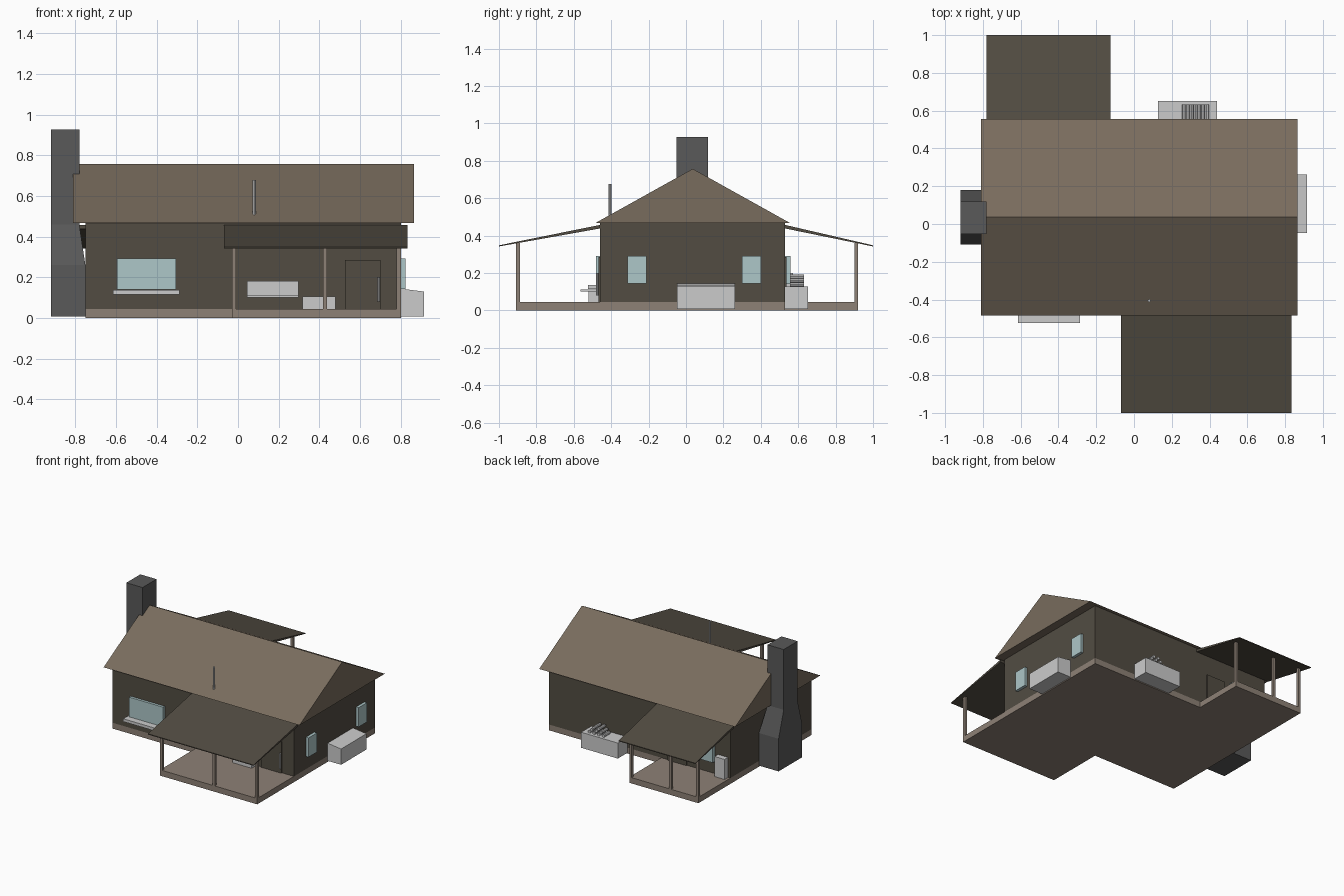
import bpy, bmesh, math

if "Cube" in bpy.data.objects:
    bpy.data.objects.remove(bpy.data.objects["Cube"])


def mat(name, rgb):
    m = bpy.data.materials.new(name)
    m.diffuse_color = (*rgb, 1)
    m.use_nodes = True
    m.node_tree.nodes["Principled BSDF"].inputs["Base Color"].default_value = m.diffuse_color
    return m


ROOF = mat("roof_brown", (0.19, 0.15, 0.11))
WALL = mat("wall_dark", (0.085, 0.073, 0.055))
DECK = mat("deck_brown", (0.27, 0.22, 0.18))
GLASS = mat("glass", (0.42, 0.57, 0.58))
STONE = mat("chimney_stone", (0.10, 0.10, 0.10))


def finish(bm, name, m):
    bmesh.ops.recalc_face_normals(bm, faces=bm.faces)
    me = bpy.data.meshes.new(name)
    bm.to_mesh(me)
    bm.free()
    ob = bpy.data.objects.new(name, me)
    bpy.context.collection.objects.link(ob)
    if m:
        me.materials.append(m)
    return ob


def loft(name, rings, m=None):
    """Join equal-length rings of points into a capped solid."""
    bm = bmesh.new()
    vs = [[bm.verts.new(p) for p in r] for r in rings]
    n = len(vs[0])
    for a, b in zip(vs, vs[1:]):
        for i in range(n):
            j = (i + 1) % n
            bm.faces.new((a[i], a[j], b[j], b[i]))
    bm.faces.new(vs[0])
    bm.faces.new(vs[-1])
    return finish(bm, name, m)


def rect(x0, x1, y0, y1, z):
    return [(x0, y0, z), (x1, y0, z), (x1, y1, z), (x0, y1, z)]


def box(name, x0, x1, y0, y1, z0, z1, m=None):
    return loft(name, [rect(x0, x1, y0, y1, z0), rect(x0, x1, y0, y1, z1)], m)


def extrude_x(name, yz, x0, x1, m=None):
    return loft(name, [[(x, y, z) for y, z in yz] for x in (x0, x1)], m)


def rod(name, x, y, z, r, length, along_y=False, m=None):
    bpy.ops.mesh.primitive_cylinder_add(
        vertices=8, radius=r, depth=length, location=(x, y, z),
        rotation=(math.pi / 2 if along_y else 0, 0, 0))
    ob = bpy.context.object
    ob.name = name
    if m:
        ob.data.materials.append(m)


# House body
box("foundation", -0.75, 0.80, -0.46, 0.53, 0, 0.045, DECK)
box("walls", -0.75, 0.80, -0.46, 0.53, 0.045, 0.47, WALL)
extrude_x("main_roof", [(-0.485, 0.467), (0.557, 0.467), (0.036, 0.757)],
          -0.81, 0.865, ROOF)

# Chimney with tapered shoulders
loft("chimney", [rect(-0.918, -0.75, -0.108, 0.18, 0.008),
                 rect(-0.918, -0.75, -0.108, 0.18, 0.26),
                 rect(-0.918, -0.78, -0.052, 0.118, 0.46),
                 rect(-0.918, -0.78, -0.052, 0.118, 0.926)], STONE)

# Porches: wall plane, deck edge, roof edge, deck x range, roof x range, posts
for side, yw, yd, yr, (dx0, dx1), (rx0, rx1), posts in (
        ("front", -0.46, -0.908, -1.0, (-0.03, 0.80), (-0.07, 0.833),
         (-0.02, 0.427, 0.79)),
        ("back", 0.53, 0.92, 1.0, (-0.75, -0.16), (-0.78, -0.125),
         (-0.74, -0.51, -0.17))):
    s = 1 if yd > 0 else -1
    box(side + "_porch_deck", dx0, dx1, min(yw, yd), max(yw, yd), 0, 0.045, DECK)
    extrude_x(side + "_porch_roof",
              [(yw, 0.438), (yr, 0.342), (yr, 0.348), (yw, 0.457)],
              rx0, rx1, WALL)
    for i, x in enumerate(posts):
        ya, yb = sorted((yd, yd - s * 0.02))
        box(f"{side}_porch_post_{i + 1}", x - 0.01, x + 0.01, ya, yb,
            0.045, 0.36, DECK)

# Windows
box("front_window", -0.594, -0.304, -0.48, -0.455, 0.14, 0.292, GLASS)
box("front_window_sill", -0.614, -0.287, -0.525, -0.455, 0.115, 0.137)
box("side_window_front", 0.795, 0.822, -0.312, -0.21, 0.143, 0.292, GLASS)
box("side_window_back", 0.795, 0.822, 0.30, 0.40, 0.143, 0.292, GLASS)
box("back_window", -0.62, -0.43, 0.525, 0.56, 0.14, 0.292, GLASS)

# Doors and pull handles
box("front_door", 0.525, 0.70, -0.468, -0.455, 0.045, 0.285, WALL)
rod("front_door_handle", 0.692, -0.475, 0.14, 0.006, 0.12)
box("back_door", -0.38, -0.22, 0.525, 0.538, 0.045, 0.285, WALL)

# Porch bench, crate and back porch cabinet
box("bench_seat", 0.045, 0.297, -0.565, -0.455, 0.1, 0.113)
box("bench_back", 0.045, 0.297, -0.48, -0.46, 0.113, 0.182)
box("porch_crate", 0.318, 0.48, -0.52, -0.455, 0.045, 0.105)
box("back_porch_cabinet", -0.73, -0.645, 0.525, 0.572, 0.045, 0.20)

# Sloped storage box on the right side
loft("side_storage_box", [
    [(0.795, y, 0.008), (0.915, y, 0.008), (0.915, y, 0.13), (0.795, y, 0.145)]
    for y in (-0.048, 0.262)])

# Log bin with stacked logs
box("log_bin", 0.127, 0.44, 0.525, 0.652, 0.008, 0.128)
for row in range(3):
    for i in range(4 - row):
        rod(f"log_{row + 1}_{i + 1}", 0.265 + 0.04 * (i + row / 2), 0.594,
            0.138 + 0.021 * row, 0.0115, 0.076, True)

# Roof vent pipe
rod("vent_pipe", 0.08, -0.406, 0.587, 0.008, 0.18)
